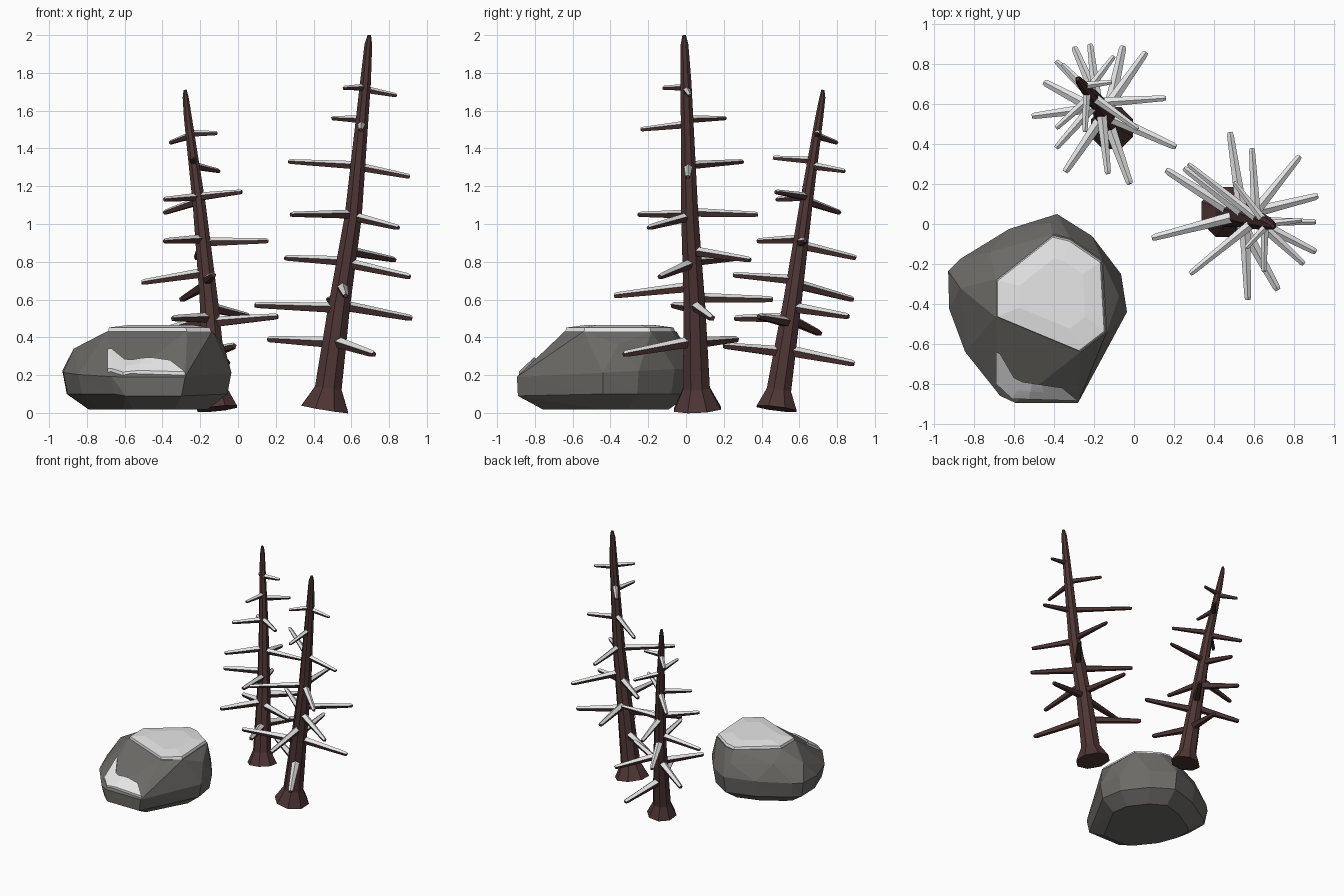
import bpy, bmesh, math
from mathutils import Vector
from mathutils.bvhtree import BVHTree

if "Cube" in bpy.data.objects:
    bpy.data.objects.remove(bpy.data.objects["Cube"])


def material(name, rgb):
    m = bpy.data.materials.new(name)
    m.diffuse_color = (*rgb, 1)
    m.use_nodes = True
    m.node_tree.nodes["Principled BSDF"].inputs["Base Color"].default_value = m.diffuse_color
    return m


BARK = material("dark bark", (0.075, 0.036, 0.035))
SNOW = material("snow", (0.80, 0.80, 0.80))
STONE = material("grey stone", (0.15, 0.145, 0.135))


def finish(bm, name, mats):
    bmesh.ops.recalc_face_normals(bm, faces=bm.faces)
    me = bpy.data.meshes.new(name)
    bm.to_mesh(me)
    bm.free()
    for m in mats:
        me.materials.append(m)
    ob = bpy.data.objects.new(name, me)
    bpy.context.collection.objects.link(ob)
    return ob


def tube(bm, centres, radii, sides, up, phase=0.0):
    """Faceted tapered tube with rings square to the overall direction."""
    rings = []
    n = len(centres)
    for i, (c, r) in enumerate(zip(centres, radii)):
        d = (centres[min(i + 1, n - 1)] - centres[max(i - 1, 0)]).normalized()
        u = d.cross(up).normalized()
        v = u.cross(d)
        rings.append([bm.verts.new(c + r * (u * math.cos(a) + v * math.sin(a)))
                      for a in (phase + 2 * math.pi * k / sides for k in range(sides))])
    faces = []
    for a, b in zip(rings, rings[1:]):
        for k in range(sides):
            j = (k + 1) % sides
            faces.append(bm.faces.new((a[k], a[j], b[j], b[k])))
    faces.append(bm.faces.new(rings[0][::-1]))
    faces.append(bm.faces.new(rings[-1]))
    return faces


def on_axis(axis, z):
    for a, b in zip(axis, axis[1:]):
        if z <= b.z or b is axis[-1]:
            return a.lerp(b, (z - a.z) / (b.z - a.z))


def tree(name, axis, radii, tips):
    axis = [Vector(p) for p in axis]
    # trunk with flared foot
    bm = bmesh.new()
    tube(bm, axis, radii, 8, Vector((0, 1, 0)), math.pi / 8)
    finish(bm, name + "_trunk", [BARK])
    # branches: square to the leaning trunk, drooping a little
    bm = bmesh.new()
    lean = (axis[-1] - axis[0]) / (axis[-1].z - axis[0].z)
    for tip in map(Vector, tips):
        start = on_axis(axis, tip.z)
        for _ in range(3):
            d = tip - start
            d.z = 0
            start = on_axis(axis, tip.z + 0.07 * d.length + lean.x * d.x + lean.y * d.y)
        r = 0.036 - 0.018 * tip.z / axis[-1].z
        d = tip - start
        tube(bm, [start, start + d * 0.96, tip], [r, r * 0.58, r * 0.42], 5,
             Vector((0, 0, 1)), math.pi / 2)
    bmesh.ops.recalc_face_normals(bm, faces=bm.faces)
    for f in bm.faces:
        f.material_index = 1 if f.normal.z > 0.3 else 0   # snow lies on top
    finish(bm, name + "_branches", [BARK, SNOW])


tree("tall_tree",
     [(.46, .06, .02), (.478, .055, .13), (.535, .045, .56), (.61, .02, 1.04),
      (.675, 0, 1.75), (.69, -.008, 1.95), (.695, -.01, 2.0)],
     [.135, .077, .062, .049, .031, .022, .010],
     [(.16, .27, .39), (.72, -.33, .31),
      (.09, -.07, .57), (.92, .14, .50), (.48, .46, .60), (.57, -.38, .62),
      (.25, .28, .82), (.83, .34, .81), (.91, -.14, .72),
      (.28, -.25, 1.05), (.85, -.20, .98), (.59, .38, 1.05),
      (.27, .30, 1.33), (.91, .01, 1.25),
      (.50, .21, 1.56), (.65, -.24, 1.50),
      (.56, -.12, 1.72), (.84, .02, 1.68)])

tree("short_tree",
     [(-.11, .48, .022), (-.12, .492, .12), (-.155, .565, .6), (-.205, .635, 1.1),
      (-.265, .705, 1.56), (-.277, .722, 1.67), (-.28, .725, 1.71)],
     [.115, .07, .052, .037, .023, .017, .009],
     [(-.02, .20, .355), (-.055, .89, .26), (-.45, .71, .42),
      (.21, .385, .51), (-.345, .26, .50), (.06, .86, .51),
      (-.51, .54, .69), (-.13, .25, .73), (-.30, .885, .60),
      (.16, .63, .91), (-.39, .38, .91), (-.22, .90, .82),
      (.02, .475, 1.17), (-.39, .48, 1.13), (-.39, .815, 1.06),
      (-.10, .84, 1.28), (-.245, .46, 1.35),
      (-.36, .80, 1.43), (-.11, .71, 1.48)])


def hull(points, name, mat):
    bm = bmesh.new()
    for p in points:
        bm.verts.new(p)
    res = bmesh.ops.convex_hull(bm, input=bm.verts)
    junk = {g for g in res["geom_interior"] if isinstance(g, bmesh.types.BMVert)}
    bmesh.ops.delete(bm, geom=list(junk), context='VERTS')
    bmesh.ops.dissolve_limit(bm, angle_limit=0.05, verts=bm.verts, edges=bm.edges)
    bmesh.ops.triangulate(bm, faces=bm.faces)
    tree_bvh = BVHTree.FromBMesh(bm)
    finish(bm, name, [mat])
    return tree_bvh


# boulder: hull of its widest outline, a tucked-in underside and the flat top
outline = [(-.385, .05), (-.625, -.025), (-.87, -.175), (-.93, -.235), (-.925, -.425),
           (-.845, -.64), (-.67, -.86), (-.595, -.895), (-.28, -.895), (-.08, -.51),
           (-.035, -.44), (-.065, -.25), (-.21, -.06)]
top = [(-.405, -.055), (-.69, -.28), (-.69, -.465), (-.27, -.64), (-.14, -.54),
       (-.16, -.185), (-.32, -.075)]


def scaled(pts, s, z, c=(-.46, -.43)):
    return [(c[0] + (x - c[0]) * s, c[1] + (y - c[1]) * s, z) for x, y in pts]


rock = [(x, y, .21 + .05 * (y + .5)) for x, y in outline]
rock += scaled(outline, .95, .10) + scaled(outline, .70, .017) + scaled(top, 1.01, .432)
rock += [(-.87, -.32, .34), (-.075, -.36, .36), (-.42, .005, .34), (-.595, -.89, .09),
         (-.30, -.89, .09), (-.72, -.14, .36)]
surface = hull(rock, "boulder", STONE)

# snow cap on the boulder
hull(scaled(top, 1.0, .425) + scaled(top, .97, .452) + scaled(top, .6, .466, (-.40, -.35)),
     "boulder_snow_cap", SNOW)

# snow ledge low on the front: a bent strip draped over the stone
outer = [(-.69, -.64), (-.69, -.80), (-.61, -.875), (-.28, -.885)]
inner = [(-.67, -.65), (-.60, -.77), (-.56, -.79), (-.36, -.82)]
bm = bmesh.new()
rows = [[bm.verts.new((x, y, 0)) for x, y in line] for line in (outer, inner)]
for i in range(3):
    bm.faces.new((rows[0][i], rows[0][i + 1], rows[1][i + 1], rows[1][i]))
bmesh.ops.subdivide_edges(bm, edges=bm.edges[:], cuts=3, use_grid_fill=True)
for v in bm.verts:
    hit = surface.ray_cast(Vector((v.co.x, v.co.y, 2)), Vector((0, 0, -1)))[0]
    v.co.z = (hit.z if hit else .18) - .008
res = bmesh.ops.extrude_face_region(bm, geom=bm.faces[:])
for v in res["geom"]:
    if isinstance(v, bmesh.types.BMVert):
        v.co.z += .026
finish(bm, "boulder_snow_ledge", [SNOW])
